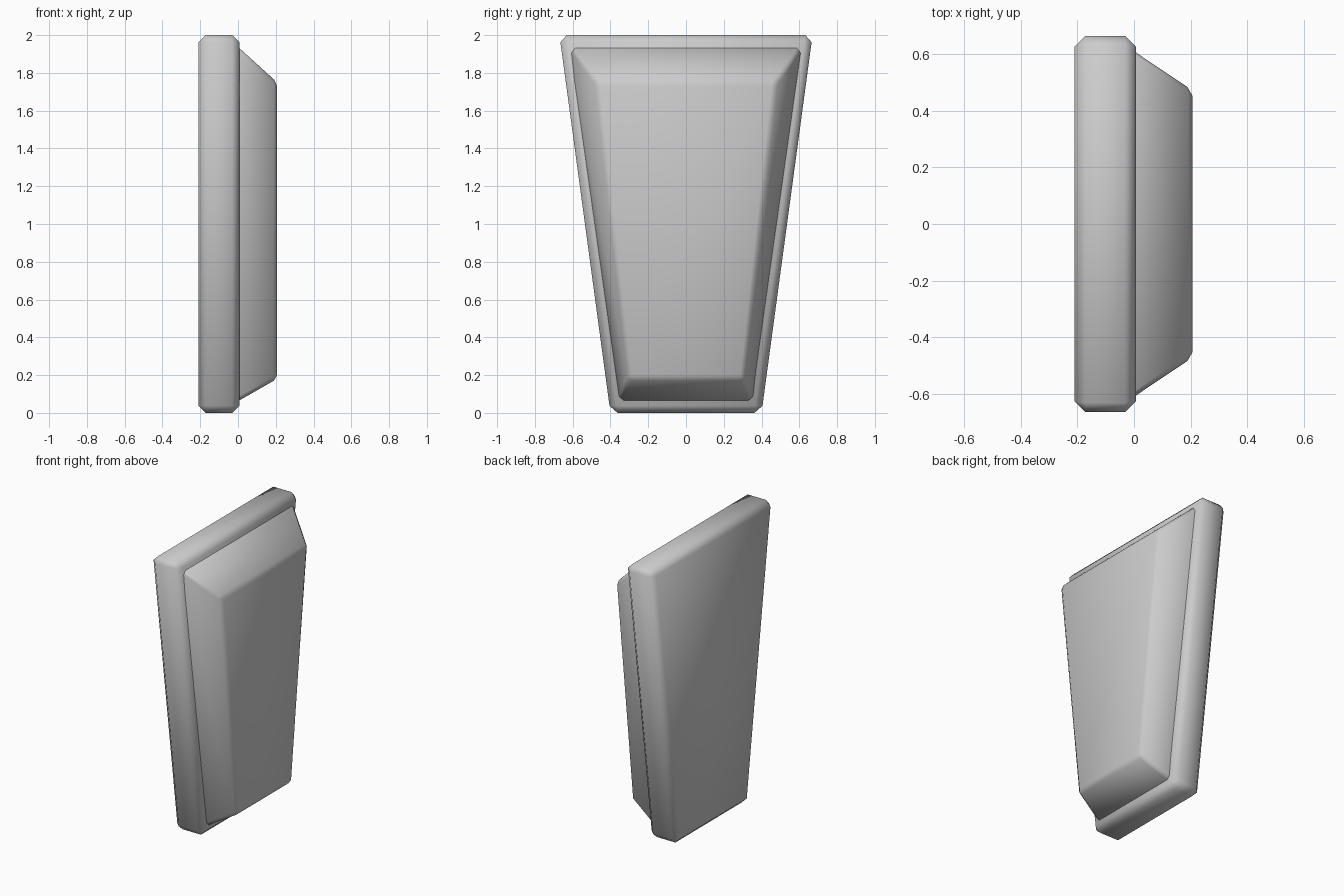
import bpy

if "Cube" in bpy.data.objects:
    bpy.data.objects.remove(bpy.data.objects["Cube"])

grey = bpy.data.materials.new("grey")
grey.diffuse_color = (0.6, 0.6, 0.6, 1)
grey.use_nodes = True
grey.node_tree.nodes["Principled BSDF"].inputs["Base Color"].default_value = grey.diffuse_color


def tapered_block(name, back, front, bevel):
    """Block between two upright trapezoids: (x, z low, z high, half width low, half width high)."""
    verts = []
    for x, z0, z1, w0, w1 in (back, front):
        verts += [(x, -w0, z0), (x, w0, z0), (x, w1, z1), (x, -w1, z1)]
    faces = [(3, 2, 1, 0), (4, 5, 6, 7)]
    faces += [(i, (i + 1) % 4, (i + 1) % 4 + 4, i + 4) for i in range(4)]
    mesh = bpy.data.meshes.new(name)
    mesh.from_pydata(verts, [], faces)
    mesh.materials.append(grey)
    mesh.shade_smooth()
    obj = bpy.data.objects.new(name, mesh)
    bpy.context.collection.objects.link(obj)
    mod = obj.modifiers.new("edge_chamfer", "BEVEL")
    mod.width = bevel
    mod.segments = 1
    mod.limit_method = 'NONE'
    return obj


# Thick tapered slab at the back
tapered_block("backing_slab",
              (-0.21, 0.0, 2.0, 0.40, 0.67),
              (0.007, 0.0, 2.0, 0.40, 0.67), 0.038)

# Raised panel with sloping sides on the slab's +x face
tapered_block("raised_panel",
              (-0.03, 0.045, 1.965, 0.36, 0.635),
              (0.207, 0.18, 1.75, 0.305, 0.475), 0.02)
